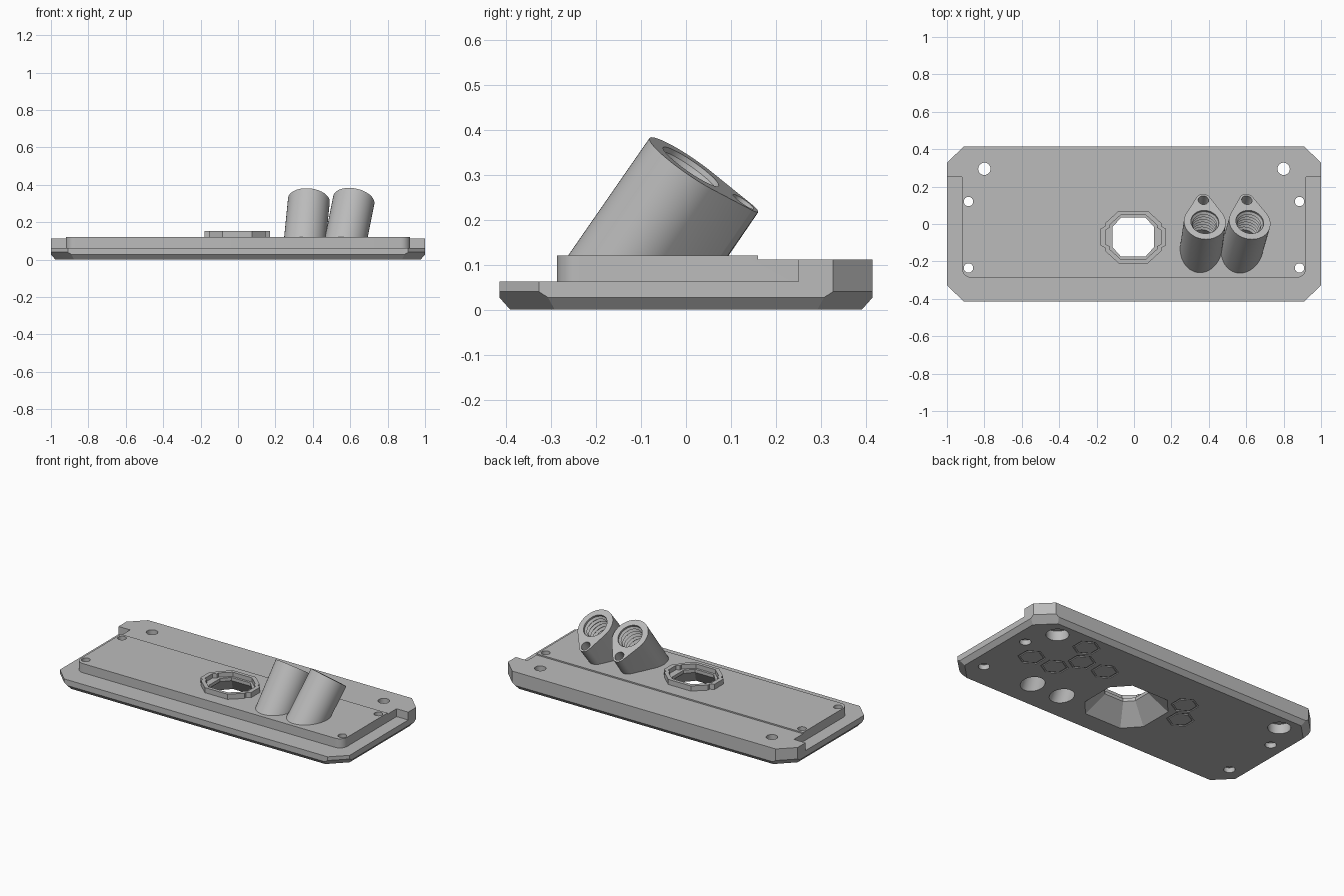
import bpy, bmesh, math
from mathutils import Matrix

old = bpy.data.objects.get("Cube")
if old:
    bpy.data.objects.remove(old, do_unlink=True)

grey = bpy.data.materials.new("matte grey")
grey.use_nodes = True
grey.diffuse_color = (0.5, 0.5, 0.5, 1)
grey.node_tree.nodes["Principled BSDF"].inputs["Base Color"].default_value = (0.5, 0.5, 0.5, 1)


def finish(name, bm):
    bmesh.ops.recalc_face_normals(bm, faces=bm.faces)
    me = bpy.data.meshes.new(name)
    bm.to_mesh(me)
    bm.free()
    me.materials.append(grey)
    ob = bpy.data.objects.new(name, me)
    bpy.context.collection.objects.link(ob)
    return ob


def loft(rings, closed=False):
    """Skin a stack of (outline, height) rings; closed joins last ring to first."""
    bm = bmesh.new()
    rows = [[bm.verts.new((x, y, z)) for x, y in pts] for pts, z in rings]
    n = len(rows[0])
    pairs = list(zip(rows, rows[1:]))
    if closed:
        pairs.append((rows[-1], rows[0]))
    else:
        bm.faces.new(rows[0])
        bm.faces.new(rows[-1])
    for a, b in pairs:
        for i in range(n):
            j = (i + 1) % n
            bm.faces.new((a[i], a[j], b[j], b[i]))
    return bm


def circle(r, n=40, cx=0, cy=0, turn=0):
    return [(cx + r * math.cos(turn + math.tau * i / n),
             cy + r * math.sin(turn + math.tau * i / n)) for i in range(n)]


def mirror4(q):
    """Counter-clockwise outline from its first quadrant."""
    half = q + [(-x, y) for x, y in reversed(q)]
    return half + [(-x, -y) for x, y in half]


def scaled(pts, s, cx=0, cy=0):
    return [(cx + x * s, cy + y * s) for x, y in pts]


def hull(points):
    bm = bmesh.new()
    for p in points:
        bm.verts.new(p)
    bmesh.ops.convex_hull(bm, input=bm.verts)
    bmesh.ops.dissolve_limit(bm, angle_limit=0.01, verts=bm.verts, edges=bm.edges)
    return bm


def combine(op, bm):
    """Apply one boolean to the plate."""
    tool = finish("helper", bm)
    tool.hide_render = True
    mod = plate.modifiers.new("join", 'BOOLEAN')
    mod.operation = op
    mod.solver = 'EXACT'
    mod.object = tool
    bpy.ops.object.modifier_apply(modifier=mod.name)
    mesh = tool.data
    bpy.data.objects.remove(tool, do_unlink=True)
    bpy.data.meshes.remove(mesh)


def cut(bm):
    combine('DIFFERENCE', bm)


# Plate with clipped corners and bevelled underside
levels = [([(1, .327), (.91, .415)], .12), ([(1, .327), (.91, .415)], .04),
          ([(1, .307), (.89, .415)], .027), ([(.976, .292), (.877, .391)], 0)]
plate = finish("mounting_plate", hull([(x, y, z) for q, z in levels for x, y in mirror4(q)]))
bpy.context.view_layer.objects.active = plate
plate.select_set(True)

# Low ledge around the front and sides of the raised deck
r = .05
corner = [(.92 - r + r * math.cos(a), -.287 + r - r * math.sin(a))
          for a in [math.pi / 2 * i / 8 for i in range(9)]]
inner = [(.92, .25)] + corner
inner = inner + [(-x, y) for x, y in reversed(inner)]
ledge = inner + [(-1.2, .25), (-1.2, -.6), (1.2, -.6), (1.2, .25)]
cut(loft([(ledge, .063), (ledge, .3)]))

# Slight step down behind the deck
step = [(-1.2, .16), (1.2, .16), (1.2, .6), (-1.2, .6)]
cut(loft([(step, .112), (step, .3)]))

# Notched collar around the central opening
ox, oy = -.004, -.07
collar = mirror4([(.175, .045), (.15, .058), (.15, .075), (.078, .14)])
outer = scaled(collar, 1, ox, oy)
recess = scaled(collar, .85, ox, oy)
combine('UNION', loft([(outer, .1), (outer, .152)]))
cut(loft([(recess, .125), (recess, .3)]))

# Funnel-shaped central opening
opening = mirror4([(.11, .055), (.065, .105)])
cut(loft([(scaled(opening, 2.1, ox, oy), -.02),
          (scaled(opening, 1, ox, oy), .105),
          (scaled(opening, 1, ox, oy), .3)]))

# Two tilted teardrop sockets
places = []
for x, lean in ((.379, .1), (.619, .2)):
    places.append(Matrix.Translation((x, .011, .318))
                  @ Matrix.Rotation(math.atan(lean), 4, 'Y')
                  @ Matrix.Rotation(math.radians(-34.2), 4, 'X'))
for m in places:
    drop = circle(.112, 64) + circle(.04, 32, 0, .141)
    bm = hull([(x, y, z) for x, y in drop for z in (0, -.45)])
    bm.transform(m)
    res = bmesh.ops.bisect_plane(bm, geom=bm.verts[:] + bm.edges[:] + bm.faces[:],
                                 plane_co=(0, 0, .09), plane_no=(0, 0, 1), clear_inner=True)
    rim = [e for e in res["geom_cut"] if isinstance(e, bmesh.types.BMEdge)]
    bmesh.ops.contextual_create(bm, geom=rim)
    combine('UNION', bm)

# Threaded bores and blind pin holes in the sockets
for m in places:
    rings = [(circle(.075), .05), (circle(.075), -.012)]
    for i in range(1, 14):
        rings.append((circle(.064 if i % 2 else .075), -.012 - .012 * i))
    rings += [(circle(.066), -.19), (circle(.066), -.6)]
    bm = loft(rings)
    bm.transform(m)
    cut(bm)
    pin = circle(.028, 28, 0, .141)
    bm = loft([(pin, .05), (pin, -.14)])
    bm.transform(m)
    cut(bm)

# Screw holes with wider mouths underneath
for sx in (-1, 1):
    for x, y, small, big, depth in ((.8, .295, .033, .064, .06),
                                    (.885, .12, .025, .032, .03),
                                    (.885, -.235, .025, .032, .03)):
        wide = circle(big, 32, sx * x, y)
        thin = circle(small, 32, sx * x, y)
        cut(loft([(wide, -.05), (wide, depth), (thin, depth + .001), (thin, .3)]))

# Engraved hexagon outlines underneath, on a honeycomb grid
for col, row in ((0, 0), (-1, 0), (-1.5, 1), (-2.5, 1), (-1, 2), (-6, 1), (-6.5, 0)):
    cx, cy = .75 + .165 * col, .014 + .137 * row
    big = circle(.078, 6, cx, cy, math.pi / 6)
    small = circle(.066, 6, cx, cy, math.pi / 6)
    cut(loft([(big, -.01), (big, .005), (small, .005), (small, -.01)], closed=True))

bpy.ops.object.shade_smooth_by_angle(angle=math.radians(25))
